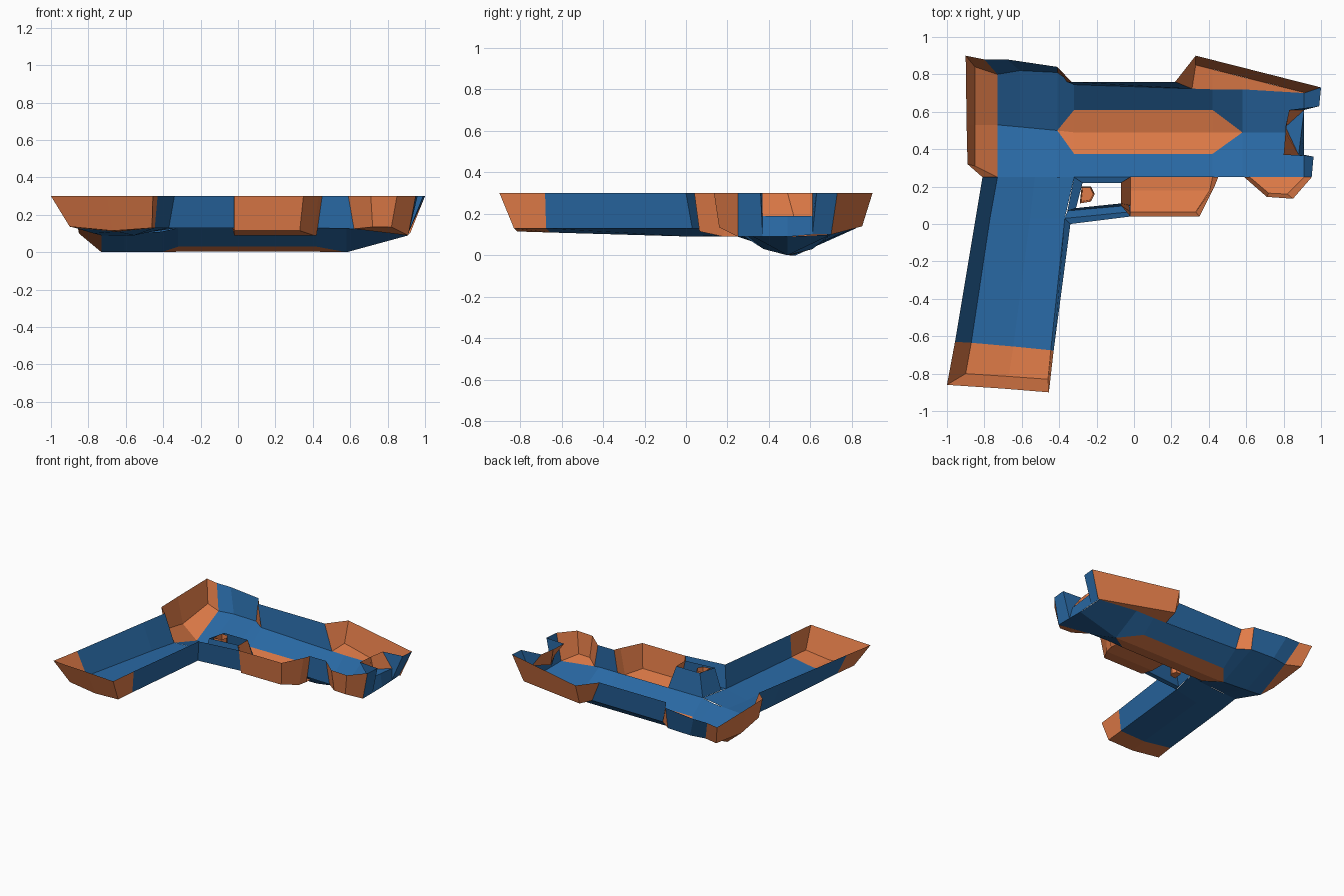
import bpy, bmesh

if "Cube" in bpy.data.objects:
    bpy.data.objects.remove(bpy.data.objects["Cube"])

RIM = 0.30  # height of the open rim


def colour(name, rgb):
    m = bpy.data.materials.new(name)
    m.diffuse_color = (*rgb, 1)
    m.use_nodes = True
    m.node_tree.nodes["Principled BSDF"].inputs["Base Color"].default_value = m.diffuse_color
    return m


BLUE = colour("blue", (0.022, 0.14, 0.37))
ORANGE = colour("orange", (0.75, 0.20, 0.065))


def patch(name, rows, mat):
    """Flat-shaded sheet lofted through equal-length rows of points; 2D points lie on the rim."""
    bm = bmesh.new()
    grid = [[bm.verts.new(p if len(p) == 3 else (*p, RIM)) for p in row] for row in rows]
    for a, b in zip(grid, grid[1:]):
        for i in range(len(a) - 1):
            bm.faces.new((a[i], a[i + 1], b[i + 1], b[i]))
    bmesh.ops.remove_doubles(bm, verts=bm.verts, dist=1e-4)
    bmesh.ops.recalc_face_normals(bm, faces=bm.faces)
    me = bpy.data.meshes.new(name)
    bm.to_mesh(me)
    bm.free()
    me.materials.append(mat)
    ob = bpy.data.objects.new(name, me)
    bpy.context.collection.objects.link(ob)
    return ob


def section(x, *yz):
    """Hull cross-section at x."""
    return [(x, y, z) for y, z in yz]


# Hull cross-sections: lower edge, keel low, ridge, keel high, upper edge
tail = section(-.85, (.31, .14), (.53, .10), (.84, .14))
rear = section(-.73, (.25, .09), (.53, 0), (.80, .13))
hump = section(-.61, (.25, .097), (.519, 0), (.82, .13))
tip_a = section(-.41, (.25, .11), (.50, 0), (.50, 0), (.50, 0), (.81, .13))
keel_a = section(-.32, (.25, .13), (.375, .03), (.49, .003), (.61, .03), (.745, .13))
keel_b = section(.42, (.25, .13), (.375, .03), (.49, .003), (.61, .03), (.72, .12))
tip_b = section(.58, (.25, .13), (.49, 0), (.49, 0), (.49, 0), (.72, .12))
nose = section(.91, (.25, .09), (.49, .09), (.70, .10))
main = [tip_a, keel_a, keel_b, tip_b]

# Hull floor and orange keel inlay
patch("hull_floor_low", [s[:2] for s in main], BLUE)
patch("hull_floor_high", [s[3:] for s in main], BLUE)
patch("keel_inlay", [s[1:4] for s in main], ORANGE)
patch("rear_floor", [rear, hump, tip_a[::2]], BLUE)
patch("nose_floor", [tip_b[::2], nose], BLUE)

# Rear cap
patch("rear_cap_floor", [tail, rear], ORANGE)
patch("rear_cap_wall", [
    [(-.81, .25), (-.89, .32), (-.895, .53), (-.90, .90), (-.80, .88)],
    [rear[0], tail[0], tail[1], tail[2], rear[2]]], ORANGE)

# Top walls
patch("rear_top_wall", [
    [(-.80, .88), (-.68, .88), (-.41, .84)],
    [rear[2], hump[2], tip_a[4]]], BLUE)
patch("step_wall", [[(-.41, .84), (-.36, .76)], [tip_a[4], keel_a[4]]], ORANGE)
patch("top_wall", [
    [(-.36, .76), (.22, .76)], [keel_a[4], (.31, .723, .12)]], BLUE)

# Sloped top fin
fin_low = [(.31, .723, .12), (.33, .85, .14), (.92, .70, .10)]
patch("top_fin_wall", [[(.22, .76), (.33, .90), (1.0, .73)], fin_low], ORANGE)
patch("top_fin_floor", [
    [fin_low[0], keel_b[4], tip_b[4], nose[2]],
    [fin_low[1], (.42, .827, .136), (.58, .786, .126), fin_low[2]]], ORANGE)

# Muzzle: two prongs, a ledge and a recessed orange V wall
patch("upper_prong_face", [
    [(1.0, .73), (.99, .63)], [(.91, .70, .10), (.91, .61, .10)]], BLUE)
patch("lower_prong_face", [
    [(.96, .36), (.95, .25)], [(.91, .37, .09), (.91, .25, .09)]], BLUE)
patch("upper_prong_side", [
    [(.99, .63), (.83, .61)], [(.91, .61, .10), (.91, .61, .19)]], BLUE)
patch("lower_prong_side", [
    [(.96, .36), (.80, .37)], [(.91, .37, .09), (.88, .37, .19)]], BLUE)
v_low = [(.91, .61, .19), (.81, .52, .19), (.88, .37, .19)]
v_edge = [(.91, .61, .19), (.895, .49, .19), (.88, .37, .19)]
patch("muzzle_recess", [[(.83, .61), (.81, .49), (.80, .37)], v_low], ORANGE)
patch("muzzle_ledge", [v_low, v_edge], BLUE)
patch("muzzle_end", [v_edge, [(.91, .61, .10), (.91, .49, .09), (.91, .37, .09)]], BLUE)

# Front lug under the barrel
lug_low = [(.62, .25, .125), (.72, .165, .135), (.82, .16, .135), (.91, .25, .09)]
patch("front_lug_wall", [[(.59, .25), (.71, .145), (.85, .135), (.95, .25)], lug_low], ORANGE)
patch("front_lug_floor", [lug_low[:2], lug_low[:1:-1]], ORANGE)
patch("under_wall", [[(.45, .25), (.59, .25)], [(.42, .25, .13), (.62, .25, .125)]], BLUE)

# Under-barrel box with a chamfered floor
right = [(.42, .30, .09), (.42, .25, .09), (.405, .18, .09), (.33, .065, .115)]
left = [(-.02, y, z) for x, y, z in right]
patch("under_box_wall", [
    [(.45, .25), (.43, .20), (.35, .04), (-.02, .04), (-.07, .10), (-.07, .16), (-.07, .22)],
    right[1:] + [left[3], left[3], left[2], left[1]]], ORANGE)
patch("under_box_floor", [right, left], ORANGE)

# Trigger guard bar and the walls around its opening
patch("guard_bar", [
    [(-.34, 0), (-.02, .04)],
    [(-.37, .03, .13), (-.02, .065, .13)],
    [(-.356, .07, .13), (-.02, .10, .13)],
    [(-.31, .085), (-.07, .11)]], BLUE)
patch("guard_opening_wall", [
    [(-.31, .085), (-.275, .22), (-.07, .22)],
    [(-.356, .07, .13), keel_a[0], (-.02, .25, .13)]], BLUE)

# Trigger: small open cup
cup = [(-.28, .20), (-.23, .20), (-.21, .16), (-.23, .12), (-.29, .11), (-.28, .20)]
base = [(-.25 + .8 * (x + .25), .16 + .8 * (y - .16), .15) for x, y in cup]
patch("trigger", [cup, base], ORANGE)
patch("trigger_floor", [base[:3], [base[4], base[3], base[2]]], ORANGE)

# Grip: rim, wall foot, shallow V floor, wall foot
top = [(-.81, .25), rear[0], (-.53, .25, .10), keel_a[0]]
neck = [(-.847, .03), (-.77, .03, .10), (-.555, .03, .09), (-.37, .03, .13)]
cut = [(-.957, -.63), (-.87, -.635, .13), (-.645, -.655, .11), (-.445, -.675, .13)]
end = [(-1.0, -.86), (-.90, -.80, .137), (-.67, -.815, .115), (-.46, -.83, .13)]
patch("grip", [top, neck, cut], BLUE)
patch("grip_front_wall", [[neck[3], cut[3]], [(-.34, 0), (-.43, -.68)]], BLUE)

# Orange butt of the grip
patch("grip_butt", [cut + [(-.43, -.68)], end + [(-.455, -.90)]], ORANGE)
patch("grip_butt_end", [[end[0], (-.70, -.88), (-.455, -.90)], end[1:]], ORANGE)
